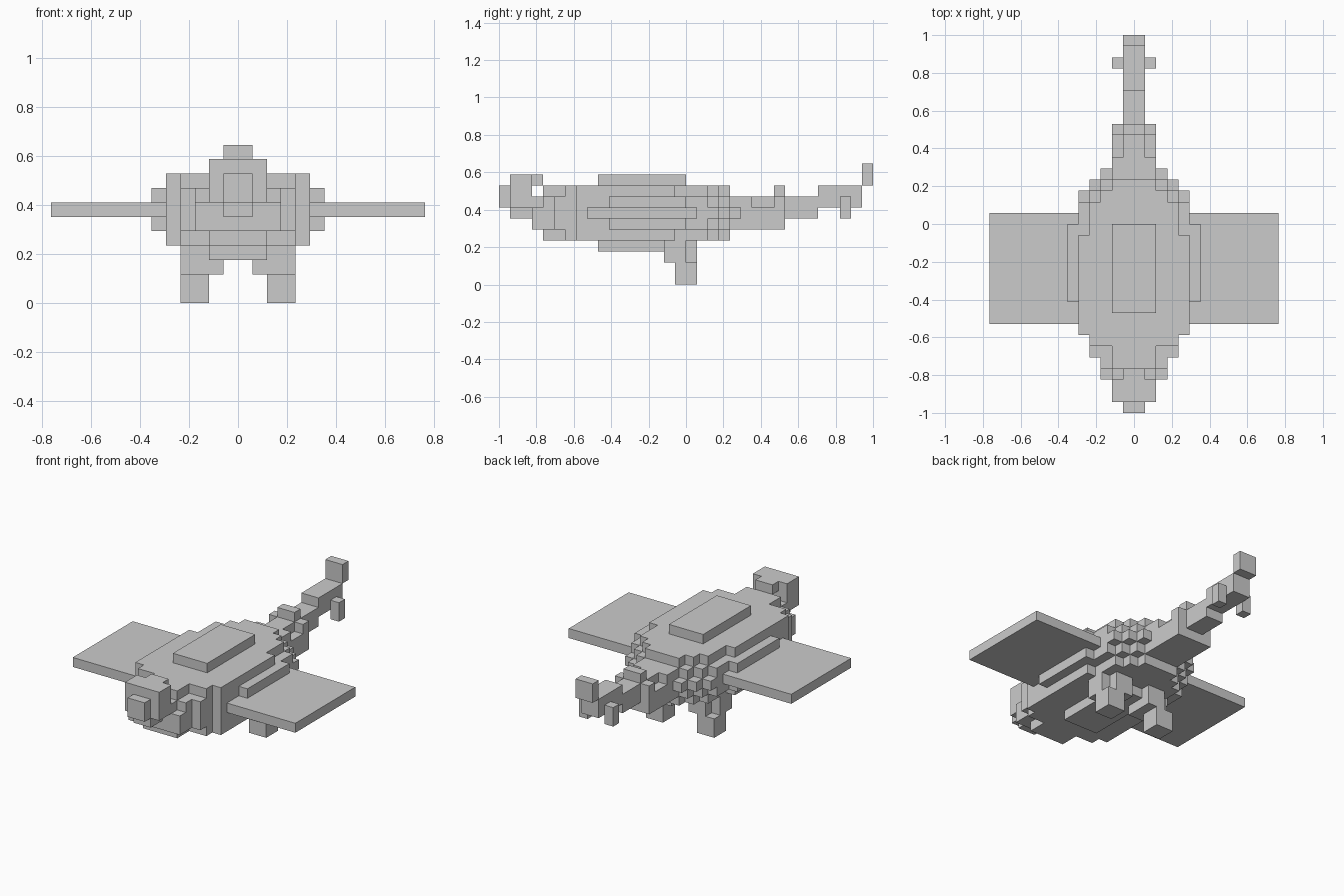
import bpy
import bmesh
from mathutils import Matrix, Vector

cube = bpy.data.objects.get("Cube")
if cube:
    bpy.data.objects.remove(cube)

U = 2 / 34  # one block

grey = bpy.data.materials.new("light grey")
grey.use_nodes = True
colour = (0.6, 0.6, 0.6, 1)
grey.diffuse_color = colour
grey.node_tree.nodes["Principled BSDF"].inputs["Base Color"].default_value = colour


def part(name, boxes):
    """Build one object from block-unit boxes (x0, x1, y0, y1, z0, z1)."""
    bm = bmesh.new()
    for x0, x1, y0, y1, z0, z1 in boxes:
        centre = Vector((x0 + x1, y0 + y1, z0 + z1)) * U / 2
        size = Vector((x1 - x0, y1 - y0, z1 - z0)) * U
        bmesh.ops.create_cube(bm, size=1, matrix=Matrix.Translation(centre) @ Matrix.Diagonal(size).to_4x4())
    mesh = bpy.data.meshes.new(name)
    bm.to_mesh(mesh)
    bm.free()
    mesh.materials.append(grey)
    obj = bpy.data.objects.new(name, mesh)
    bpy.context.collection.objects.link(obj)


def centred(w, *rest):
    return (-w, w, *rest)


def layer(z0, z1, spans):
    """Stepped slab: half width with its front and back."""
    return [centred(w, y0, y1, z0, z1) for w, y0, y1 in spans]


# Stepped body, widest across the middle
part("body_core", layer(4, 9, [(5, -10, -1), (4, -11, 2), (3, -11, 3), (2, -13, 4)]))
part("body_flank", layer(5, 8, [(6, -7, 0), (5, -10, 2), (4, -12, 3), (3, -13, 4), (2, -14, 5)]))
part("body_band", layer(6, 7, [(5, -10, 3), (4, -12, 4), (3, -14, 5)]))
part("cheeks", [centred(3, -14, -13, 5, 7)])
part("back_plate", [centred(2, -8, 0, 9, 10)])
part("belly_plate", [centred(2, -8, 0, 3, 4)])

# Head
part("head", [centred(2, -16, -14, 7, 10), centred(1, -14, -13, 9, 10)])
part("snout", [centred(1, -17, -16, 7, 9)])
part("jaw", [centred(1, -16, -13, 6, 7)])

# Tail rising towards the tip
part("tail_root", [centred(2, 4, 6, 5, 8), centred(2, 6, 9, 5, 7), centred(1, 6, 9, 7, 8)])
part("tail_hump", [centred(2, 8, 9, 7, 8), centred(1, 8, 9, 8, 9)])
part("tail_middle", [centred(1, 9, 12, 6, 8)])
part("tail_end", [centred(1, 12, 16, 7, 9)])
part("tail_tip", [centred(1, 16, 17, 9, 11)])

# Mirrored wings, legs and tail fins
for side, s in (("left", 1), ("right", -1)):
    def sided(a, b, *rest):
        return (*sorted((a * s, b * s)), *rest)

    part(side + "_wing", [sided(5, 13, -9, 1, 6, 7)])
    part(side + "_thigh", [sided(1, 4, -2, 0, 2, 4), sided(1, 3, 0, 1, 2, 4)])
    part(side + "_foot", [sided(2, 4, -1, 1, 0, 2)])
    part(side + "_tail_fin", [sided(1, 2, 14, 15, 6, 8)])
